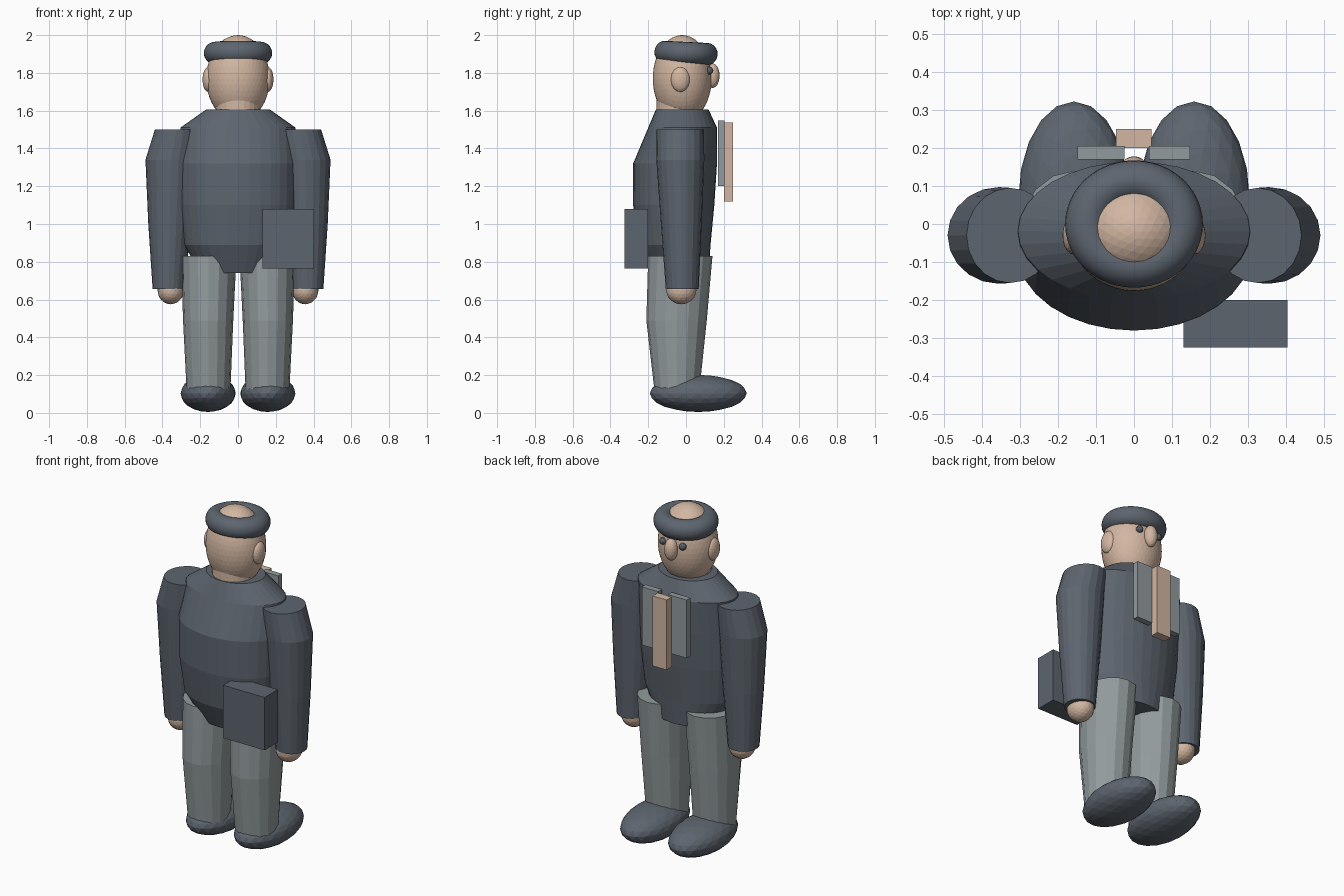
import bpy, bmesh, math
from mathutils import Matrix, Vector

if "Cube" in bpy.data.objects:
    bpy.data.objects.remove(bpy.data.objects["Cube"])


def material(name, rgb):
    m = bpy.data.materials.new(name)
    m.diffuse_color = (*rgb, 1)
    m.use_nodes = True
    m.node_tree.nodes["Principled BSDF"].inputs["Base Color"].default_value = m.diffuse_color
    return m


SLATE = material("slate", (0.11, 0.13, 0.158))
GREY = material("grey", (0.29, 0.33, 0.34))
SKIN = material("skin", (0.65, 0.47, 0.36))


def finish(name, bm, mat, smooth=None):
    bmesh.ops.recalc_face_normals(bm, faces=bm.faces)
    me = bpy.data.meshes.new(name)
    bm.to_mesh(me)
    bm.free()
    me.materials.append(mat)
    ob = bpy.data.objects.new(name, me)
    bpy.context.collection.objects.link(ob)
    if smooth:
        bpy.ops.object.select_all(action='DESELECT')
        ob.select_set(True)
        bpy.context.view_layer.objects.active = ob
        bpy.ops.object.shade_smooth_by_angle(angle=math.radians(smooth))
    return ob


def ellipsoid(name, centre, radii, mat, detail=3):
    bm = bmesh.new()
    mtx = Matrix.Translation(centre) @ Matrix.Diagonal((*radii, 1))
    bmesh.ops.create_icosphere(bm, subdivisions=detail, radius=1, matrix=mtx)
    return finish(name, bm, mat)


def box(name, low, high, mat):
    bm = bmesh.new()
    low, high = Vector(low), Vector(high)
    mtx = Matrix.Translation((low + high) / 2) @ Matrix.Diagonal((*(high - low), 1))
    bmesh.ops.create_cube(bm, size=1, matrix=mtx)
    return finish(name, bm, mat)


def loft(name, rings, sides, mat):
    """Capped stack of ellipses: (z, centre x, centre y, radius x, radius y)."""
    bm = bmesh.new()
    loops = []
    for z, cx, cy, rx, ry in rings:
        loops.append([bm.verts.new((cx + rx * math.cos(math.tau * i / sides),
                                    cy + ry * math.sin(math.tau * i / sides), z))
                      for i in range(sides)])
    for a, b in zip(loops, loops[1:]):
        for i in range(sides):
            j = (i + 1) % sides
            bm.faces.new((a[i], a[j], b[j], b[i]))
    bm.faces.new(loops[0])
    bm.faces.new(loops[-1])
    return finish(name, bm, mat)


def ring(name, centre, major, minor, scale, tilt, mat, n=48, k=20):
    bm = bmesh.new()
    rows = []
    for i in range(n):
        a = math.tau * i / n
        row = []
        for j in range(k):
            b = math.tau * j / k
            r = major + minor * math.cos(b)
            row.append(bm.verts.new((r * math.cos(a) * scale[0],
                                     r * math.sin(a) * scale[1],
                                     minor * math.sin(b) * scale[2])))
        rows.append(row)
    for i in range(n):
        p, q = rows[i], rows[(i + 1) % n]
        for j in range(k):
            m = (j + 1) % k
            bm.faces.new((p[j], q[j], q[m], p[m]))
    bm.transform(Matrix.Translation(centre) @ Matrix.Rotation(tilt, 4, 'X'))
    return finish(name, bm, mat, 60)


# Jacket body
loft("jacket", [(0.74, 0, -0.03, 0.20, 0.15), (0.89, 0, -0.06, 0.285, 0.19),
                (1.10, 0, -0.065, 0.31, 0.215), (1.32, 0, -0.058, 0.313, 0.222),
                (1.51, 0, -0.018, 0.305, 0.182), (1.605, 0, -0.02, 0.17, 0.14)],
     32, SLATE)

# Head, neck, hair band, nose
loft("neck", [(1.55, 0, -0.035, 0.12, 0.12), (1.66, 0, -0.035, 0.12, 0.12)], 24, SKIN)
ellipsoid("head", (0, -0.02, 1.77), (0.168, 0.156, 0.23), SKIN, 4)
ring("hair", (0, 0, 1.905), 0.122, 0.059, (1, 0.925, 1), -0.05, SLATE)
ellipsoid("nose", (0, 0.14, 1.785), (0.038, 0.038, 0.065), SKIN)

# Paired limbs and features
for side, s in (("left", -1), ("right", 1)):
    ellipsoid(side + "_ear", (s * 0.158, -0.03, 1.765), (0.03, 0.05, 0.066), SKIN)
    ellipsoid(side + "_eye", (s * 0.065, 0.124, 1.812), (0.021, 0.021, 0.021), SLATE, 2)
    loft(side + "_arm", [(0.655, s * 0.367, -0.02, 0.085, 0.087),
                         (1.0, s * 0.362, -0.025, 0.113, 0.108),
                         (1.34, s * 0.355, -0.03, 0.135, 0.127),
                         (1.50, s * 0.325, -0.03, 0.115, 0.125)], 20, SLATE)
    ellipsoid(side + "_hand", (s * 0.356, -0.025, 0.65), (0.07, 0.08, 0.075), SKIN)
    loft(side + "_leg", [(0.10, s * 0.156, -0.048, 0.115, 0.117),
                         (0.49, s * 0.158, -0.05, 0.133, 0.16),
                         (0.83, s * 0.155, -0.03, 0.147, 0.17)], 16, GREY)
    ellipsoid(side + "_shoe", (s * 0.158, 0.065, 0.103), (0.146, 0.257, 0.098), SLATE)

# Shirt panels, tie and carried case
box("left_lapel", (-0.148, 0.17, 1.20), (-0.025, 0.205, 1.547), GREY)
box("right_lapel", (0.04, 0.17, 1.20), (0.147, 0.205, 1.547), GREY)
box("tie", (-0.047, 0.20, 1.12), (0.046, 0.25, 1.537), SKIN)
box("case", (0.13, -0.325, 0.765), (0.403, -0.20, 1.08), SLATE)
